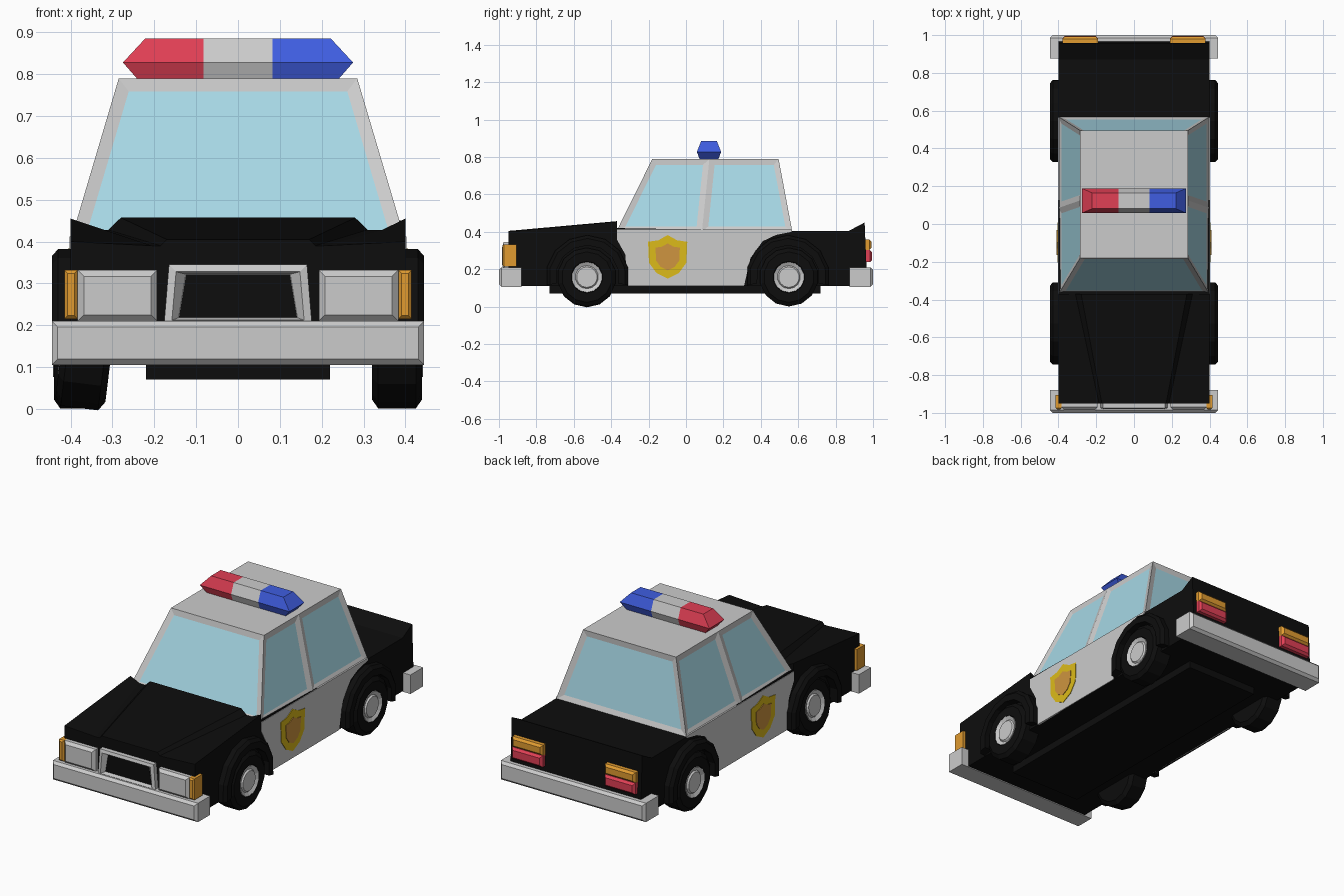
import bpy, bmesh, math
from mathutils import Matrix

if "Cube" in bpy.data.objects:
    bpy.data.objects.remove(bpy.data.objects["Cube"])

BLACK = (0.004, 0.004, 0.004, 1)
WHITE = (0.62, 0.62, 0.62, 1)
GLASS = (0.38, 0.68, 0.78, 1)
AMBER = (0.75, 0.33, 0.03, 1)
RED = (0.75, 0.05, 0.09, 1)
BLUE = (0.05, 0.11, 0.75, 1)
GOLD = (0.72, 0.50, 0.01, 1)
BRONZE = (0.62, 0.30, 0.05, 1)
mats = {}


def mat(color):
    if color not in mats:
        mats[color] = bpy.data.materials.new("paint")
        mats[color].diffuse_color = color
    return mats[color]


def finish(name, bm, *colors):
    bmesh.ops.recalc_face_normals(bm, faces=bm.faces)
    me = bpy.data.meshes.new(name)
    bm.to_mesh(me)
    bm.free()
    for c in colors:
        me.materials.append(mat(c))
    ob = bpy.data.objects.new(name, me)
    bpy.context.collection.objects.link(ob)
    return ob


def loft(name, rings, *colors):
    """Skin a row of equal-length closed rings and cap both ends."""
    bm = bmesh.new()
    vs = [[bm.verts.new(p) for p in r] for r in rings]
    n = len(rings[0])
    for a, b in zip(vs, vs[1:]):
        for i in range(n):
            j = (i + 1) % n
            bm.faces.new((a[i], a[j], b[j], b[i]))
    bm.faces.new(vs[0])
    bm.faces.new(vs[-1])
    return finish(name, bm, *colors)


def side_extrude(name, profile, x0, x1, *colors):
    return loft(name, [[(x, y, z) for y, z in profile] for x in (x0, x1)], *colors)


def block(name, x0, x1, z0, z1, y0, y1, inset, *colors):
    """Box from y0 to y1 whose y1 end is chamfered by inset."""
    s = math.copysign(inset, y1 - y0)
    rings = [[(x0 + i, y, z0 + i), (x1 - i, y, z0 + i), (x1 - i, y, z1 - i), (x0 + i, y, z1 - i)]
             for y, i in ((y0, 0), (y1 - s, 0), (y1, inset))]
    return loft(name, rings, *colors)


# lower body with the raised tail lip
side_extrude("body", [(-.95, .11), (-.95, .38), (-.37, .42), (.56, .405), (.87, .405),
                      (.955, .45), (.965, .21), (.96, .11)], -.40, .40, BLACK)
block("underside", -.22, .22, .07, .12, -.73, .72, .0, BLACK)


# hood with two grooves that spread toward the windscreen
def hood_ring(y, x1, x2, x3, crown, groove, edge, base):
    half = [(.40, edge), (x3, groove), (x2, groove), (x1, crown)]
    top = half + [(-x, z) for x, z in reversed(half)]
    return [(x, y, z) for x, z in [(.40, base)] + top + [(-.40, base)]]


loft("hood", [hood_ring(-.95, .17, .185, .205, .405, .39, .40, .36),
              hood_ring(-.37, .28, .31, .345, .457, .428, .455, .38)], BLACK)

# cabin with inset windows
bm = bmesh.new()
low = [(-.40, -.372), (.40, -.372), (.40, .085), (.40, .568), (-.40, .568), (-.40, .085)]
high = [(-.285, -.18), (.285, -.18), (.285, .125), (.285, .495), (-.285, .495), (-.285, .125)]
lv = [bm.verts.new((x, y, .402)) for x, y in low]
hv = [bm.verts.new((x, y, .79)) for x, y in high]
panes = [bm.faces.new((lv[i], lv[(i + 1) % 6], hv[(i + 1) % 6], hv[i])) for i in range(6)]
bm.faces.new(hv)
bm.faces.new(lv[::-1])
bmesh.ops.recalc_face_normals(bm, faces=bm.faces)
bmesh.ops.inset_individual(bm, faces=panes, thickness=.031, depth=-.008, use_even_offset=True)
for f in panes:
    f.material_index = 1
finish("cabin", bm, WHITE, GLASS)

# door panels and shield decals
door = [(-.37, .412), (-.37, .36), (-.325, .28), (-.31, .11), (.31, .11), (.345, .26),
        (.41, .35), (.48, .383), (.565, .40), (.565, .412)]
shield_half = [(0, .118), (.05, .09), (.105, .082), (.10, -.03), (.06, -.085), (0, -.115)]
shield = shield_half + [(-y, z) for y, z in shield_half[-2:0:-1]]
for s in (-1, 1):
    side_extrude("door_panel", door, s * .39, s * .403, WHITE)
    for name, k, x, c in (("shield_decal", 1, .406, GOLD), ("shield_center", .62, .409, BRONZE)):
        side_extrude(name, [(-.098 + k * y, .265 + k * z) for y, z in shield], s * .39, s * x, c)


# wheels: 14-sided tyres with dished hubs
def disc(x, r, n=14):
    return [(x, r * math.cos(2 * math.pi * (i + .5) / n), r * math.sin(2 * math.pi * (i + .5) / n))
            for i in range(n)]


for s in (-1, 1):
    for label, yc in (("front", -.53), ("rear", .55)):
        # the left front wheel leans slightly
        lean = math.radians(7) if s < 0 and label == "front" else 0
        dx = .02 if lean else 0
        place = Matrix.Translation((s * (.38 - dx), yc, .158)) @ Matrix.Rotation(lean, 4, 'Y')
        tyre = loft(label + "_tyre", [disc(s * x, r) for x, r in
                    ((-.06, .135), (-.045, .157), (.045, .157), (.06, .135), (.06, .085), (.045, .08))], BLACK)
        hub = loft(label + "_hub", [disc(s * x, r) for x, r in
                   ((.03, .082), (.062, .082), (.052, .062), (.06, .055))])
        tyre.matrix_world = place
        hub.matrix_world = place

# wheel arch flares
for s in (-1, 1):
    for yc in (-.527, .545):
        angles = [math.radians(-12 + 204 * i / 8) for i in range(9)]
        rings = []
        for a in angles:
            c, n = math.cos(a), math.sin(a)
            rings.append([(s * x, yc + r * c, .16 + r * n) for x, r in
                          ((.37, .168), (.445, .168), (.445, .205), (.43, .222), (.37, .222))])
        loft("wheel_arch", rings, BLACK)

# bumpers
block("front_bumper", -.445, .445, .105, .21, -.88, -1.0, .014, WHITE)
block("rear_bumper", -.445, .445, .105, .21, .875, 1.0, .014, WHITE)


# grille surround and dark opening
def trapezoid(y, top, bottom, z1, z0):
    return [(-bottom, y, z0), (bottom, y, z0), (top, y, z1), (-top, y, z1)]


loft("grille_frame", [trapezoid(-.93, .165, .177, .345, .20), trapezoid(-.975, .165, .177, .345, .20),
                      trapezoid(-.98, .148, .158, .328, .212), trapezoid(-.957, .125, .142, .322, .218)], WHITE)
loft("grille_opening", [trapezoid(-.95, .124, .141, .321, .219),
                        trapezoid(-.959, .124, .141, .321, .219)], BLACK)

# head lamps, indicators and tail lamps on both sides
for s in (-1, 1):
    def lamp(name, xa, xb, *rest):
        block(name, min(s * xa, s * xb), max(s * xa, s * xb), *rest)
    lamp("head_lamp", .193, .383, .21, .332, -.91, -.985, .015, WHITE)
    lamp("front_indicator", .383, .415, .215, .332, -.905, -.982, .008, AMBER)
    lamp("rear_indicator", .19, .378, .302, .36, .93, .992, .012, AMBER)
    lamp("tail_lamp", .19, .378, .238, .302, .93, .995, .012, RED)

# roof light bar in three sections
bar_levels = [(.788, .24, .05), (.828, .275, .065), (.885, .222, .042)]
for name, side, colors in (("red_light", -1, [RED]), ("light_bar_center", 0, []), ("blue_light", 1, [BLUE])):
    rings = []
    for z, end, d in bar_levels:
        x0, x1 = (side * .083, side * end) if side else (-.083, .083)
        rings.append([(x0, .123 - d, z), (x1, .123 - d, z), (x1, .123 + d, z), (x0, .123 + d, z)])
    loft(name, rings, *colors)

for m in bpy.data.materials:
    if m.users and not m.is_grease_pencil:
        m.use_nodes = True
        m.node_tree.nodes["Principled BSDF"].inputs["Base Color"].default_value = m.diffuse_color
